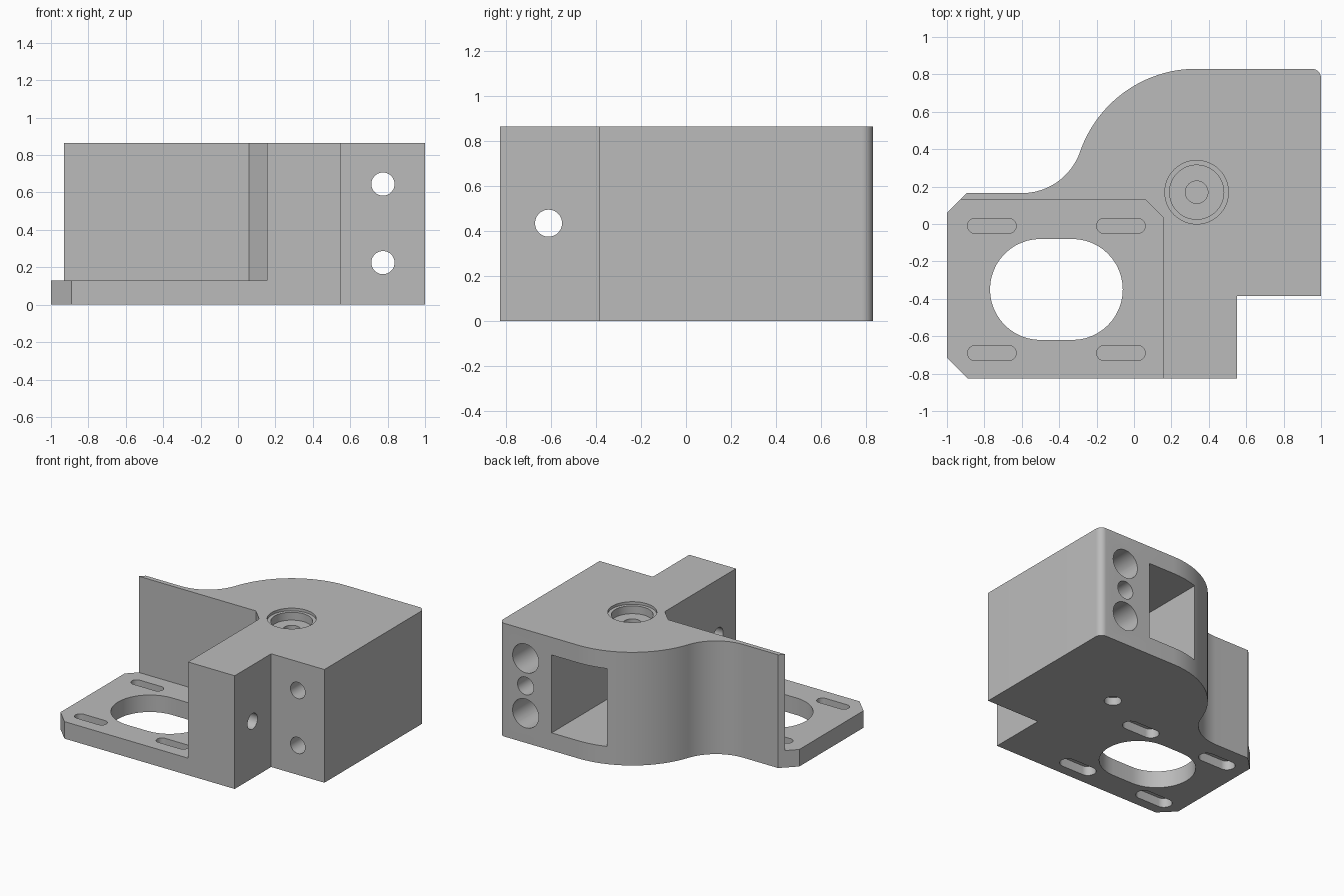
import bpy, bmesh, math
from mathutils import Matrix, Vector

cube = bpy.data.objects.get("Cube")
if cube:
    bpy.data.objects.remove(cube, do_unlink=True)

H = 0.865                 # overall height
PLATE = 0.13              # mounting plate thickness
HUB = (0.335, 0.17)       # bearing axis
MOTOR = (-0.415, -0.35)   # centre of the mounting plate pattern

grey = bpy.data.materials.new("plain grey")
grey.use_nodes = True
grey.diffuse_color = (0.5, 0.5, 0.5, 1)
grey.node_tree.nodes["Principled BSDF"].inputs["Base Color"].default_value = (0.5, 0.5, 0.5, 1)


def arc(c, r, a0, a1, n=24):
    """Points along an arc, angles in degrees."""
    angles = [math.radians(a0 + (a1 - a0) * i / n) for i in range(n + 1)]
    return [(c[0] + r * math.cos(a), c[1] + r * math.sin(a)) for a in angles]


def prism(name, outline, z0, z1):
    """Closed outline extruded from z0 to z1."""
    bm = bmesh.new()
    base = bm.faces.new([bm.verts.new((x, y, z0)) for x, y in outline])
    top = bmesh.ops.extrude_face_region(bm, geom=[base])["geom"]
    verts = [v for v in top if isinstance(v, bmesh.types.BMVert)]
    bmesh.ops.translate(bm, verts=verts, vec=(0, 0, z1 - z0))
    bmesh.ops.recalc_face_normals(bm, faces=bm.faces)
    mesh = bpy.data.meshes.new(name)
    bm.to_mesh(mesh)
    bm.free()
    mesh.materials.append(grey)
    obj = bpy.data.objects.new(name, mesh)
    bpy.context.collection.objects.link(obj)
    return obj


def rod(start, end, r):
    """Round cutter between two points."""
    start, end = Vector(start), Vector(end)
    obj = prism("hole_cutter", arc((0, 0), r, 0, 352.5, 47), 0, (end - start).length)
    turn = (end - start).to_track_quat("Z", "Y").to_matrix().to_4x4()
    obj.data.transform(Matrix.Translation(start) @ turn)
    return obj


def slot(c, half, r, z0, z1):
    """Stadium-shaped cutter lying along x."""
    right = arc((c[0] + half, c[1]), r, -90, 90)
    left = arc((c[0] - half, c[1]), r, 90, 270)
    return prism("slot_cutter", right + left, z0, z1)


# Body outline with a concave sweep into the big round around the hub
R, r = 0.66, 0.33
sweep = (-0.60, 0.165 + r)
tilt = math.degrees(math.atan2(sweep[1] - HUB[1], sweep[0] - HUB[0]))
outline = [(-0.89, -0.825), (0.55, -0.825), (0.55, -0.385), (1, -0.385)]
outline += arc((0.95, 0.78), 0.05, 0, 90, 10)
outline += arc(HUB, R, 90, tilt, 32)
outline += arc(sweep, r, tilt - 180, -90)[1:]
outline += [(-0.895, 0.165), (-1, 0.06), (-1, -0.715)]
body = prism("motor_bracket", outline, 0, H)

cutters = []

# Motor space above the mounting plate
cutters.append(prism("motor_space", [(-1.2, -1), (0.155, -1), (0.155, 0.035),
                                     (0.06, 0.13), (-1.2, 0.13)], PLATE, 1))

# Oval opening and four slots, recessed from both sides of a thin web
cutters.append(slot(MOTOR, 0.085, 0.27, -0.1, 0.3))
for sx in (-1, 1):
    for sy in (-1, 1):
        c = (MOTOR[0] + sx * 0.345, MOTOR[1] + sy * 0.34)
        cutters.append(slot(c, 0.09, 0.04, 0.075, 0.3))
        cutters.append(slot(c, 0.09, 0.058, -0.1, 0.07))

# Drive pocket open to the back
cutters.append(prism("drive_pocket", [(0.115, 0.09), (0.555, 0.09),
                                      (0.555, 1), (0.115, 1)], 0.135, 0.73))

# Stepped bearing seat on top, blind seat underneath
for radius, low in ((0.17, H - 0.02), (0.145, H - 0.08), (0.06, 0.5)):
    cutters.append(rod((*HUB, low), (*HUB, 1), radius))
cutters.append(rod((*HUB, -0.1), (*HUB, 0.06), 0.06))

# Rod holes: narrow at the front, wide from the back, plus a middle blind hole
for z in (0.225, 0.645):
    cutters.append(rod((0.775, -0.6, z), (0.775, 1, z), 0.062))
    cutters.append(rod((0.775, -0.2, z), (0.775, 1, z), 0.11))
cutters.append(rod((0.775, 0.1, 0.435), (0.775, 1, 0.435), 0.068))

# Cross hole through the front arm
cutters.append(rod((0, -0.61, 0.435), (0.8, -0.61, 0.435), 0.06))

# Cut everything out of the body
bpy.ops.object.select_all(action="DESELECT")
bpy.context.view_layer.objects.active = body
body.select_set(True)
for cutter in cutters:
    cutter.hide_render = True
    mod = body.modifiers.new("cut", "BOOLEAN")
    mod.operation = "DIFFERENCE"
    mod.solver = "EXACT"
    mod.object = cutter
    bpy.ops.object.modifier_apply(modifier=mod.name)
    bpy.data.objects.remove(cutter, do_unlink=True)

bpy.ops.object.shade_smooth_by_angle(angle=math.radians(30))
